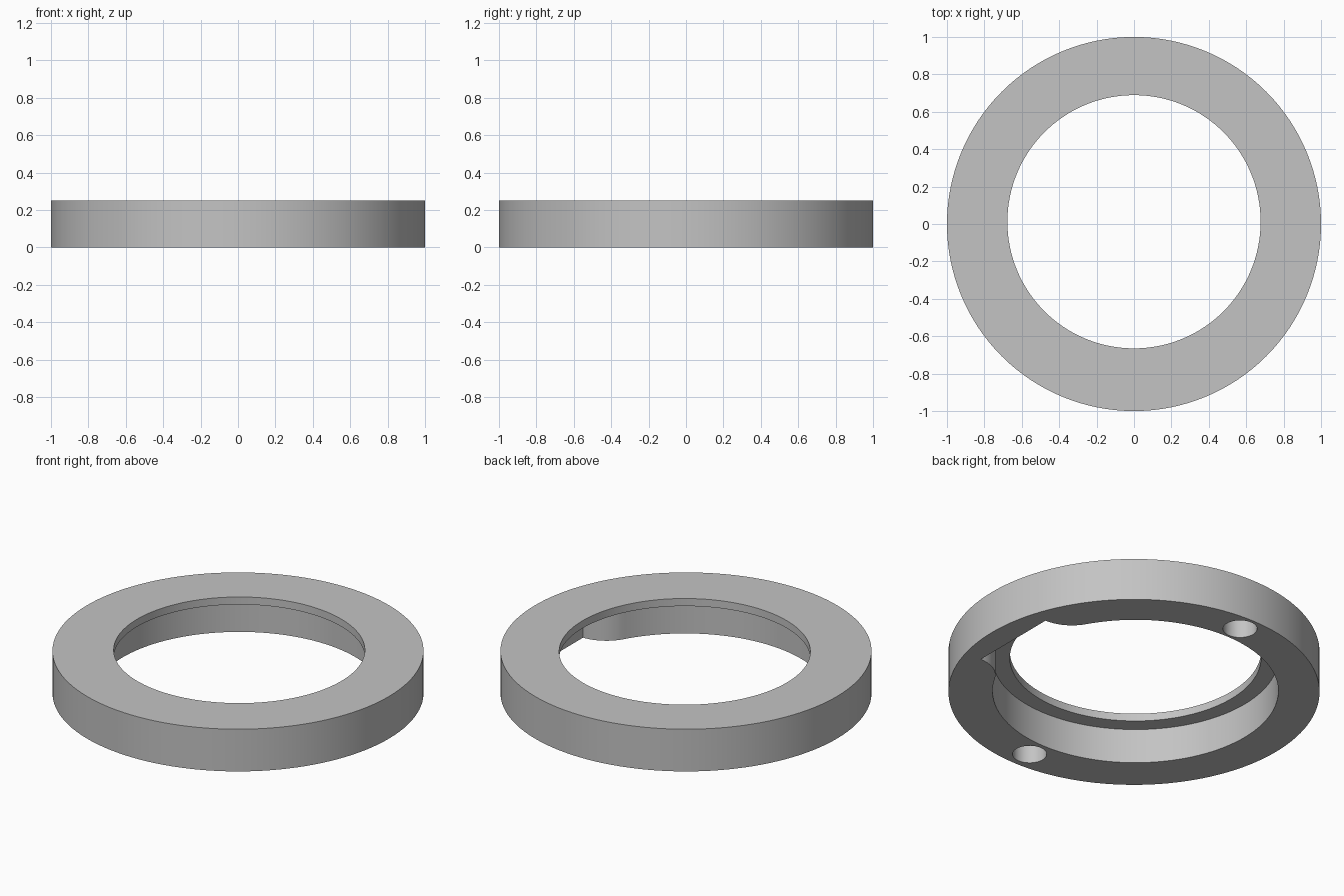
import bpy, bmesh, math
from mathutils import Vector

if "Cube" in bpy.data.objects:
    bpy.data.objects.remove(bpy.data.objects["Cube"], do_unlink=True)

HEIGHT, DEPTH = 0.251, 0.206       # ring height, underside recess depth
OFFSET = Vector((0, 0.012))        # the bore sits slightly toward the back
BORE, RECESS = 0.677, 0.77
FLAT_X, FLAT_Y = 0.86, 0.272       # flat end wall of the side notch

grey = bpy.data.materials.new("mid grey")
grey.use_nodes = True
grey.diffuse_color = (0.55, 0.55, 0.55, 1)
grey.node_tree.nodes["Principled BSDF"].inputs["Base Color"].default_value = grey.diffuse_color


def arc(center, radius, start, end, steps):
    """Points along an arc, both ends included."""
    angles = [start + (end - start) * i / steps for i in range(steps + 1)]
    return [Vector((center[0] + radius * math.cos(a), center[1] + radius * math.sin(a)))
            for a in angles]


def circle(center, radius, steps):
    return arc(center, radius, 0, math.tau, steps)[:-1]


def prism(name, outline, bottom, top):
    """Extrude a closed outline between two heights."""
    bm = bmesh.new()
    face = bm.faces.new([bm.verts.new((p.x, p.y, bottom)) for p in outline])
    new = bmesh.ops.extrude_face_region(bm, geom=[face])["geom"]
    verts = [v for v in new if isinstance(v, bmesh.types.BMVert)]
    bmesh.ops.translate(bm, verts=verts, vec=(0, 0, top - bottom))
    bmesh.ops.recalc_face_normals(bm, faces=bm.faces)
    mesh = bpy.data.meshes.new(name)
    bm.to_mesh(mesh)
    bm.free()
    mesh.materials.append(grey)
    obj = bpy.data.objects.new(name, mesh)
    bpy.context.collection.objects.link(obj)
    return obj


# Recess outline: a circle flowing through rounded shoulders into a flat notch
fillet = (FLAT_X**2 + FLAT_Y**2 - RECESS**2) / (2 * (RECESS - FLAT_Y))
shoulder = Vector((FLAT_X, FLAT_Y + fillet))
theta = math.atan2(shoulder.y, shoulder.x)
upper = arc(shoulder, fillet, 1.5 * math.pi, math.pi + theta, 16)
main = arc((0, 0), RECESS, theta, math.tau - theta, 112)
lower = [Vector((p.x, -p.y)) for p in reversed(upper)]
recess_outline = [p + OFFSET for p in upper + main[1:-1] + lower]

# Ring body and its cutters
ring = prism("ring", circle((0, 0), 1, 128), 0, HEIGHT)
cutters = [
    prism("recess_cutter", recess_outline, -0.1, DEPTH),
    prism("bore_cutter", circle(OFFSET, BORE, 128), -0.2, HEIGHT + 0.1),
]
for side in (-1, 1):
    cutters.append(prism("pin_hole_cutter", circle((0, side * 0.882 + 0.007), 0.092, 48), -0.1, DEPTH))

for cutter in cutters:
    cutter.hide_render = True
    mod = ring.modifiers.new(cutter.name, "BOOLEAN")
    mod.operation = "DIFFERENCE"
    mod.solver = "EXACT"
    mod.object = cutter

# Bake the cuts and drop the cutters
bpy.context.view_layer.update()
graph = bpy.context.evaluated_depsgraph_get()
cut_mesh = bpy.data.meshes.new_from_object(ring.evaluated_get(graph))
ring.modifiers.clear()
ring.data = cut_mesh
for cutter in cutters:
    bpy.data.objects.remove(cutter, do_unlink=True)

# Smooth round walls, crisp rims
bpy.ops.object.select_all(action="DESELECT")
ring.select_set(True)
bpy.context.view_layer.objects.active = ring
bpy.ops.object.shade_smooth_by_angle(angle=math.radians(30))
